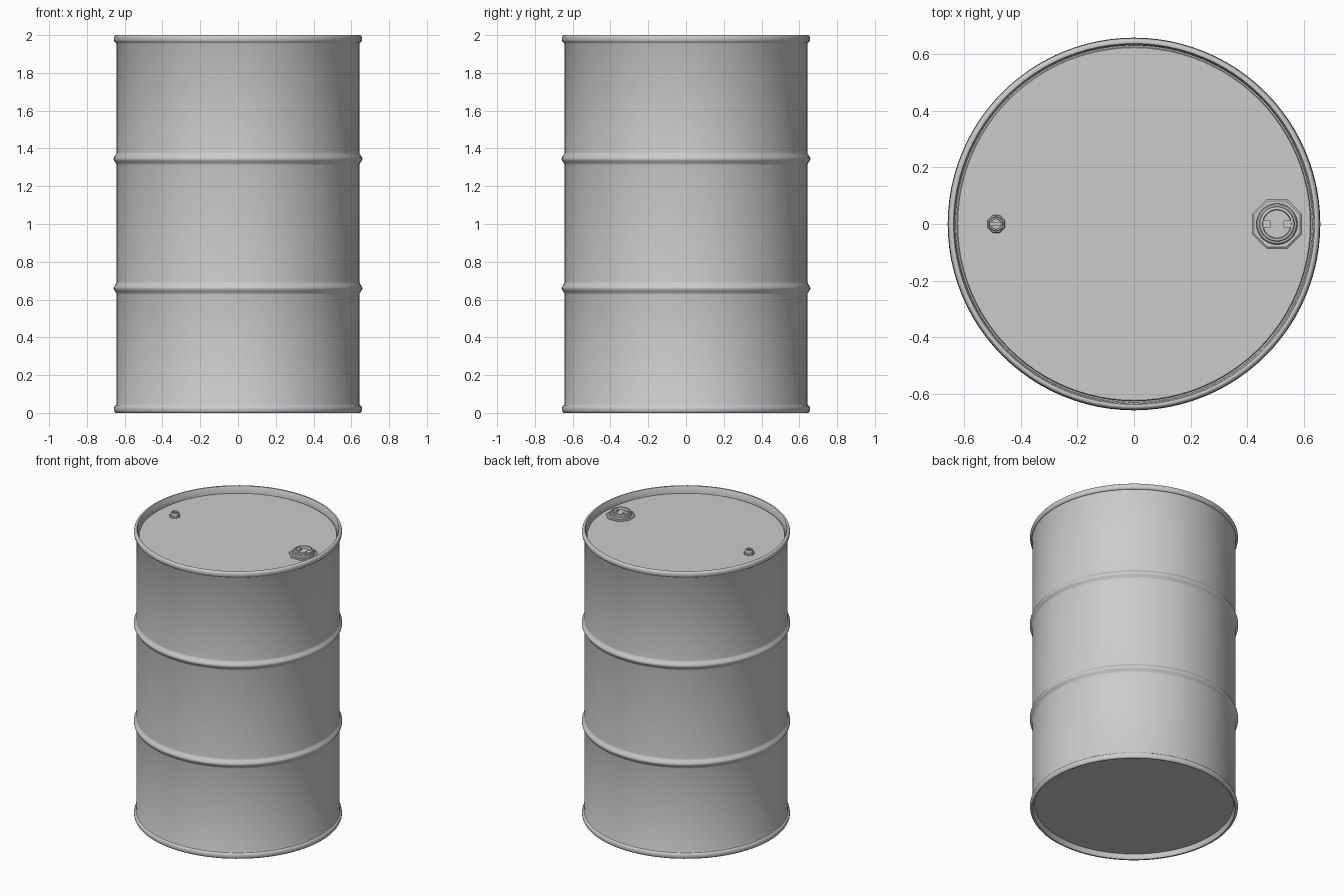
import bpy, bmesh, math

if "Cube" in bpy.data.objects:
    bpy.data.objects.remove(bpy.data.objects["Cube"])


def finish(name, bm, smooth=True):
    bmesh.ops.recalc_face_normals(bm, faces=bm.faces)
    me = bpy.data.meshes.new(name)
    bm.to_mesh(me)
    bm.free()
    ob = bpy.data.objects.new(name, me)
    bpy.context.collection.objects.link(ob)
    if smooth:
        bpy.ops.object.select_all(action='DESELECT')
        ob.select_set(True)
        bpy.context.view_layer.objects.active = ob
        bpy.ops.object.shade_smooth_by_angle(angle=math.radians(35))
    return ob


def lathe(name, profile, n=96, at=(0, 0), turn=0.0, smooth=True):
    """Spin (radius, z) points about z; open ends are closed with flat caps."""
    bm = bmesh.new()
    rings = []
    for r, z in profile:
        rings.append([bm.verts.new((at[0] + r * math.cos(turn + math.tau * i / n),
                                    at[1] + r * math.sin(turn + math.tau * i / n), z))
                      for i in range(n)])
    for a, b in zip(rings, rings[1:]):
        for i in range(n):
            j = (i + 1) % n
            bm.faces.new((a[i], a[j], b[j], b[i]))
    bm.faces.new(rings[0])
    bm.faces.new(rings[-1])
    return finish(name, bm, smooth)


def box(name, centre, size):
    bm = bmesh.new()
    bmesh.ops.create_cube(bm, size=1)
    for v in bm.verts:
        v.co = [c + s * k for c, s, k in zip(centre, size, v.co)]
    return finish(name, bm, False)


R, LID, BASE = 0.645, 1.955, 0.035


def rim(zc, steps=12):
    """Rolled edge section, from the lower outside round to the upper inside."""
    return [(0.645 + 0.012 * math.cos(t), zc + 0.02 * math.sin(t))
            for t in (-math.pi / 2 + math.pi * k / steps for k in range(steps + 1))]


def rib(zc, steps=12):
    """Rounded rolling hoop pressed out of the wall."""
    return [(R - 0.003 + 0.0165 * (0.5 + 0.5 * math.cos(math.pi * u)), zc + 0.035 * u)
            for u in (-1 + 2 * k / steps for k in range(steps + 1))]


# Drum shell: recessed base, bottom rim, wall with two hoops, top rim, recessed lid
W = R - 0.003
profile = [(0.628, BASE), (0.634, 0.006), (0.638, 0.001)]
profile += rim(0.02) + [(W, 0.046)]
profile += rib(0.66) + rib(1.345)
profile += [(W, 1.954)] + rim(1.98)
profile += [(0.638, 1.999), (0.634, 1.994), (0.631, LID - 0.006), (0.626, LID - 0.006), (0.623, LID)]
lathe("drum_shell", profile)

# Large bung: octagonal flange, raised collar and hollow plug with two lugs
bx = 0.505
lathe("large_bung_flange", [(0.094, LID - 0.005), (0.094, LID + 0.004), (0.088, LID + 0.008)],
      8, (bx, 0), math.pi / 8, False)
lathe("large_bung_collar", [(0.073, LID), (0.072, LID + 0.022), (0.068, LID + 0.026),
                            (0.062, LID + 0.026), (0.060, LID + 0.034), (0.057, LID + 0.036),
                            (0.051, LID + 0.036), (0.049, LID + 0.018)], 48, (bx, 0))
for name, s in (("left", -1), ("right", 1)):
    box("large_bung_lug_" + name, (bx + s * 0.036, 0, LID + 0.024), (0.026, 0.024, 0.016))

# Small bung: octagonal base, round plug with a cross bar
sx = -0.487
lathe("small_bung_base", [(0.034, LID - 0.005), (0.034, LID + 0.010), (0.030, LID + 0.014)],
      8, (sx, 0), math.pi / 8, False)
lathe("small_bung_plug", [(0.025, LID), (0.025, LID + 0.028), (0.023, LID + 0.031),
                          (0.018, LID + 0.031), (0.017, LID + 0.020)], 32, (sx, 0))
box("small_bung_bar", (sx, 0, LID + 0.024), (0.035, 0.010, 0.010))
